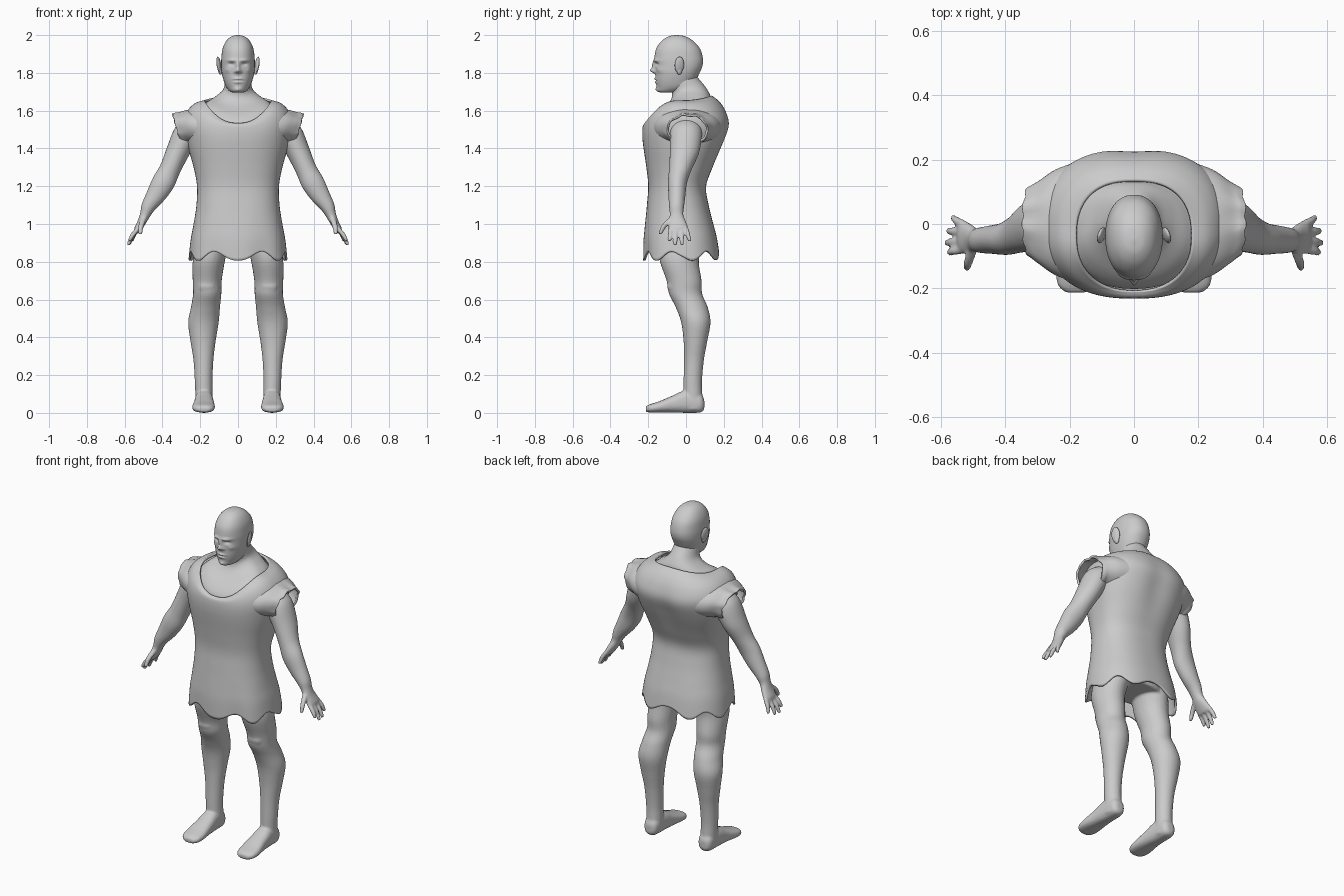
import bpy, bmesh, math
from mathutils import Vector, Matrix


def spline(keys, n):
    """Catmull-Rom through tuples of any length."""
    out = []
    for i in range(len(keys) - 1):
        a, b = keys[max(i - 1, 0)], keys[i]
        c, d = keys[i + 1], keys[min(i + 2, len(keys) - 1)]
        for k in range(n):
            t = k / n
            out.append([0.5 * (2*q + (r-p)*t + (2*p-5*q+4*r-s)*t*t + (3*q-p-3*r+s)*t**3)
                        for p, q, r, s in zip(a, b, c, d)])
    return out + [list(keys[-1])]


def power(v, p):
    return math.copysign(abs(v) ** (2 / p), v)


def loft(bm, rings, cap=True):
    rows = [[bm.verts.new(p) for p in r] for r in rings]
    n = len(rows[0])
    for a, b in zip(rows, rows[1:]):
        for i in range(n):
            bm.faces.new((a[i], a[(i+1) % n], b[(i+1) % n], b[i]))
    if cap:
        bm.faces.new(rows[0])
        bm.faces.new(rows[-1][::-1])


def trunk(bm, keys, n=6, sides=48, p=2.2, cap=True, tweak=None):
    """Keys: half width, front y, back y, then z at front, side and back."""
    rings = []
    for hx, yf, yb, zf, zs, zb in spline(keys, n):
        ring = []
        for i in range(sides):
            t = 2 * math.pi * i / sides
            s = math.sin(t)
            co = Vector((hx * power(math.cos(t), p),
                         (yf+yb)/2 + (yb-yf)/2 * power(s, p),
                         zs + ((zb if s > 0 else zf) - zs) * s * s))
            ring.append(tweak(co, t) if tweak else co)
        rings.append(ring)
    loft(bm, rings, cap)


def limb(bm, keys, side, tilt=0, v=(0, 1, 0), n=5, sides=24, p=2, cap=True):
    """Keys: centre x, y, z and the two radii of each ring."""
    a = math.radians(tilt)
    u, v = Vector((math.cos(a), 0, math.sin(a))), Vector(v)
    rings = []
    for x, y, z, ra, rb in spline(keys, n):
        ring = []
        for i in range(sides):
            t = 2 * math.pi * i / sides
            co = Vector((x, y, z)) + u*ra*power(math.cos(t), p) + v*rb*power(math.sin(t), p)
            co.x *= side
            ring.append(co)
        rings.append(ring)
    loft(bm, rings, cap)


def make(name, bm):
    bmesh.ops.recalc_face_normals(bm, faces=bm.faces)
    for f in bm.faces:
        f.smooth = True
    me = bpy.data.meshes.new(name)
    bm.to_mesh(me)
    bm.free()
    ob = bpy.data.objects.new(name, me)
    bpy.context.collection.objects.link(ob)
    return ob


# Body: neck and chest, arms, hands, legs and feet fused into one skin
bm = bmesh.new()
trunk(bm, [(.068, -.09, .03, 1.76, 1.80, 1.83), (.070, -.078, .06, 1.71, 1.75, 1.78),
           (.080, -.075, .10, 1.67, 1.71, 1.73), (.12, -.10, .125, 1.63, 1.675, 1.69),
           (.17, -.17, .135, 1.57, 1.64, 1.66), (.21, -.20, .16, 1.52, 1.59, 1.61),
           (.22, -.195, .17, 1.45, 1.45, 1.45), (.19, -.17, .08, 1.2, 1.2, 1.2),
           (.20, -.17, .11, 1.0, 1.0, 1.0), (.19, -.13, .10, .88, .88, .88)])
fingers = [((.530, -.080, .975), (.575, -.088, .910)), ((.533, -.053, .97), (.582, -.058, .888)),
           ((.533, -.024, .97), (.578, -.022, .890)), ((.528, .000, .98), (.562, .020, .908))]
for side in (1, -1):
    # arm and palm
    limb(bm, [(.22, 0, 1.53, .06, .07), (.27, 0, 1.48, .07, .085), (.32, -.008, 1.38, .062, .078),
              (.36, -.03, 1.29, .056, .06), (.395, -.045, 1.22, .061, .051),
              (.435, -.048, 1.15, .052, .045), (.475, -.05, 1.09, .038, .04),
              (.492, -.05, 1.05, .028, .036), (.507, -.046, 1.015, .023, .045),
              (.53, -.040, .975, .019, .053), (.537, -.040, .958, .013, .050)], side, 25)
    # fingers and thumb
    for a, b in fingers:
        mid = [(p + q) / 2 for p, q in zip(a, b)]
        mid[0] += .005
        limb(bm, [(*a, .012, .013), (*mid, .0125, .013), (*b, .009, .010)], side, 25, sides=12)
    limb(bm, [(.497, -.07, 1.035, .016, .018), (.513, -.115, .99, .015, .016),
              (.518, -.138, .945, .010, .010)], side, 15, sides=12)
    # leg
    limb(bm, [(.115, -.02, .98, .09, .12), (.14, -.03, .88, .088, .113), (.155, -.035, .80, .085, .103),
              (.163, -.01, .70, .077, .093), (.163, -.002, .63, .075, .088),
              (.172, .03, .56, .077, .085), (.183, .052, .48, .081, .078),
              (.185, .05, .38, .067, .063), (.183, .042, .28, .053, .053),
              (.182, .036, .17, .047, .049), (.18, .037, .09, .046, .05),
              (.18, .04, .02, .044, .05)], side)
    # kneecap
    limb(bm, [(.165, -.07, .72, .02, .01), (.165, -.075, .67, .045, .025),
              (.167, -.06, .60, .02, .01)], side)
    # foot
    limb(bm, [(.18, .097, .045, .02, .025), (.18, .075, .052, .042, .05), (.18, 0, .06, .048, .06),
              (.18, -.07, .047, .053, .045), (.182, -.14, .032, .060, .030),
              (.182, -.19, .024, .054, .022), (.18, -.213, .02, .03, .014)],
         side, v=(0, 0, 1), p=2.5)
body = make("body", bm)
rm = body.modifiers.new("fuse", 'REMESH')
rm.mode, rm.voxel_size, rm.use_smooth_shade = 'VOXEL', .0065, True
sm = body.modifiers.new("soften", 'SMOOTH')
sm.factor, sm.iterations = .5, 4

# Head: lofted skull with the face pushed in and out by soft bumps
bumps = [(0, 1.812, .026, .013, .013), (0, 1.84, .015, .010, .022), (.033, 1.866, .009, .024, .008),
         (.034, 1.846, -.011, .015, .009), (.058, 1.815, .006, .015, .014), (0, 1.768, .009, .022, .006),
         (0, 1.750, .007, .018, .006), (0, 1.759, -.006, .022, .003), (0, 1.712, .009, .020, .013),
         (.016, 1.806, .007, .007, .007)]


def face(co, t):
    w = min(1, max(0, (-.06 - co.y) / .06))
    d = sum(a * math.exp(-((abs(co.x) - x) / sx) ** 2 - ((co.z - z) / sz) ** 2)
            for x, z, a, sx, sz in bumps)
    return co - Vector((0, d * w, 0))


bm = bmesh.new()
trunk(bm, [(hx, yf, yb, z, z, z) for hx, yf, yb, z in (
    (.006, -.055, -.043, 2.0), (.035, -.092, -.003, 1.993), (.062, -.128, .037, 1.97),
    (.081, -.157, .073, 1.93), (.088, -.167, .089, 1.88), (.089, -.165, .088, 1.84),
    (.086, -.162, .072, 1.80), (.076, -.160, .052, 1.76), (.062, -.154, .03, 1.725),
    (.042, -.148, -.02, 1.702), (.02, -.125, -.06, 1.695))], n=9, sides=96, tweak=face)
make("head", bm)

# Ears
bm = bmesh.new()
for side in (1, -1):
    for r, x, z, size in ((0, .101, 1.842, (.010, .026, .044)), (0, .095, 1.812, (.010, .015, .022))):
        m = (Matrix.Translation((side * x, -.035, z)) @ Matrix.Rotation(side * .3, 4, 'Z')
             @ Matrix.Rotation(side * .15, 4, 'Y') @ Matrix.Diagonal((*size, 1)))
        bmesh.ops.create_uvsphere(bm, u_segments=20, v_segments=12, radius=1, matrix=m)
make("ears", bm)


# Tunic: open loft with a tilted neckline and a ragged hem
def cloth(co, t):
    w = min(1, max(0, (1.05 - co.z) / .22))
    c = math.cos(7 * (t + math.pi / 2))
    co.z -= .024 * w * w * c
    co.x *= 1 + .012 * w * c
    co.y *= 1 + .02 * w * c
    if co.y > 0 and co.z > 1.1:  # hollow along the spine
        co.y -= .012 * math.exp(-(co.x / .07) ** 2 - ((co.z - 1.45) / .15) ** 2)
    return co


bm = bmesh.new()
trunk(bm, [(.18, -.210, .138, 1.535, 1.655, 1.68), (.23, -.226, .182, 1.525, 1.638, 1.645),
           (.27, -.231, .217, 1.50, 1.595, 1.59), (.285, -.231, .233, 1.46, 1.53, 1.52),
           (.268, -.226, .203, 1.41, 1.42, 1.43), (.235, -.21, .145, 1.30, 1.30, 1.30),
           (.217, -.20, .107, 1.20, 1.20, 1.20), (.220, -.207, .12, 1.10, 1.10, 1.10),
           (.235, -.216, .145, 1.0, 1.0, 1.0), (.25, -.222, .165, .92, .92, .92),
           (.260, -.222, .178, .83, .83, .835)], n=5, sides=112, p=2.4, cap=False, tweak=cloth)
tunic = make("tunic", bm)

# Short sleeves with a rolled, uneven cuff
bm = bmesh.new()
for side in (1, -1):
    limb(bm, [(.17, .005, 1.51, .112, .19), (.24, .005, 1.508, .10, .165),
              (.285, .005, 1.505, .088, .133), (.305, .007, 1.50, .090, .118),
              (.320, .008, 1.50, .085, .108)], side, 75, sides=48, p=2.1, cap=False)
for v in bm.verts:
    w = min(1, max(0, (abs(v.co.x) - .25) / .07))
    t = math.atan2(v.co.z - 1.5, v.co.y)
    v.co.x += math.copysign(.007 * w * math.sin(5 * t), v.co.x)
    v.co.z += .004 * w * math.cos(7 * t)
sleeves = make("sleeves", bm)
for ob in (tunic, sleeves):
    so = ob.modifiers.new("thickness", 'SOLIDIFY')
    so.thickness, so.offset = .012, -1
